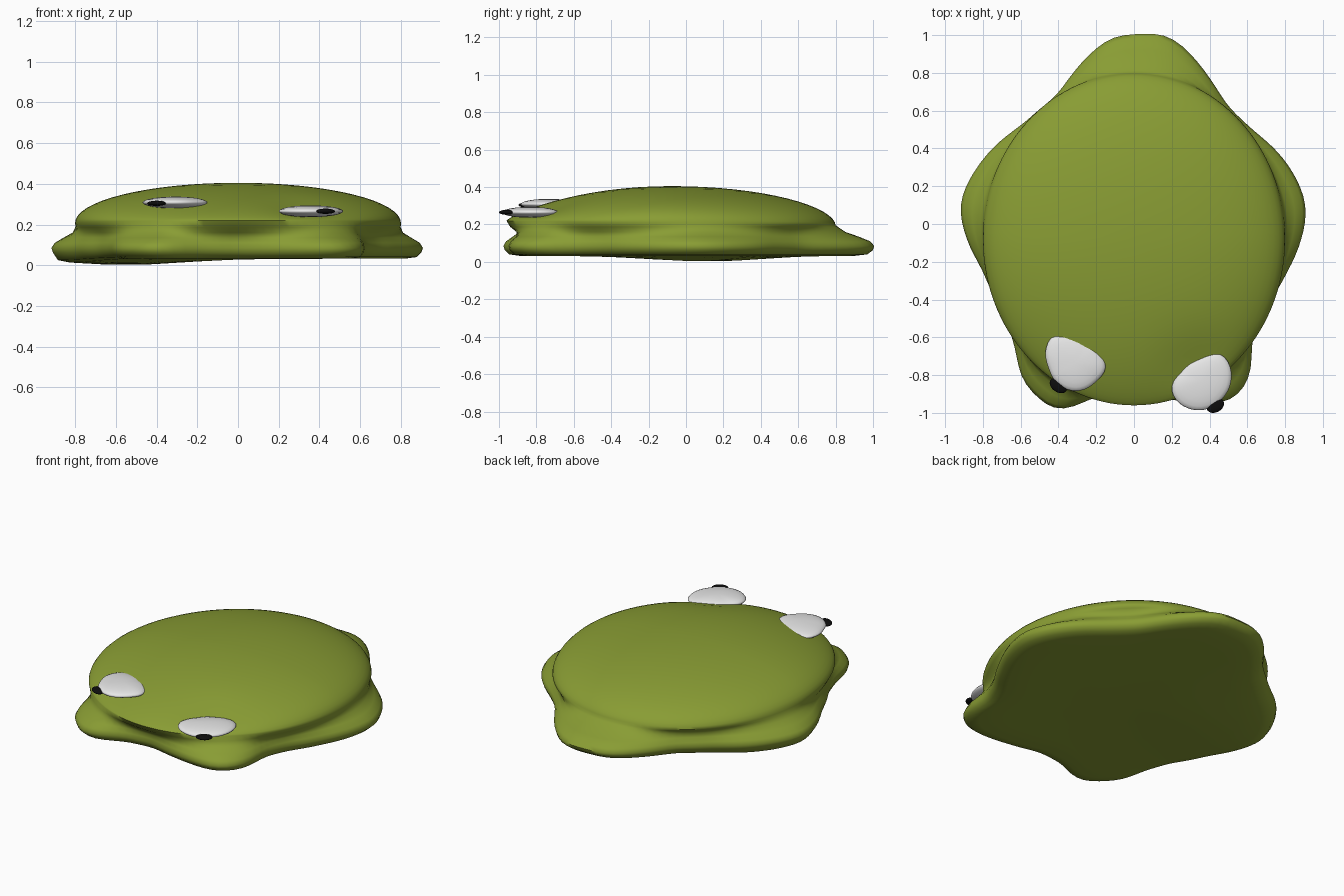
import bpy, bmesh, math

if "Cube" in bpy.data.objects:
    bpy.data.objects.remove(bpy.data.objects["Cube"])

CY = -0.08            # centre of the dome in y
N = 128               # segments around the body


def material(name, rgb):
    m = bpy.data.materials.new(name)
    m.diffuse_color = (*rgb, 1)
    m.use_nodes = True
    m.node_tree.nodes["Principled BSDF"].inputs["Base Color"].default_value = m.diffuse_color
    return m


OLIVE = material("olive_skin", (0.25, 0.335, 0.034))
WHITE = material("eye_white", (0.8, 0.8, 0.8))
BLACK = material("pupil_black", (0.004, 0.004, 0.004))


def polar_outline(points, cx, cy, n, passes):
    """Resample a closed outline to n softened radii around a centre."""
    polar = sorted((math.atan2(y - cy, x - cx) % math.tau, math.hypot(x - cx, y - cy))
                   for x, y in points)
    polar = ([(polar[-1][0] - math.tau, polar[-1][1])] + polar
             + [(polar[0][0] + math.tau, polar[0][1])])
    radii = []
    for i in range(n):
        a = math.tau * i / n
        for (a0, r0), (a1, r1) in zip(polar, polar[1:]):
            if a0 <= a <= a1:
                radii.append(r0 + (r1 - r0) * (a - a0) / (a1 - a0))
                break
    for _ in range(passes):
        radii = [(radii[i - 1] + 2 * radii[i] + radii[(i + 1) % n]) / 4 for i in range(n)]
    return radii


def loft(name, rings, top, bottom, mat, sharp=60):
    """Skin a stack of rings and close it with a point at each end."""
    bm = bmesh.new()
    loops = [[bm.verts.new(p) for p in ring] for ring in rings]
    n = len(loops[0])
    t, b = bm.verts.new(top), bm.verts.new(bottom)
    for i in range(n):
        j = (i + 1) % n
        bm.faces.new((t, loops[0][i], loops[0][j]))
        for u, l in zip(loops, loops[1:]):
            bm.faces.new((u[i], l[i], l[j], u[j]))
        bm.faces.new((b, loops[-1][j], loops[-1][i]))
    bmesh.ops.recalc_face_normals(bm, faces=bm.faces)
    me = bpy.data.meshes.new(name)
    bm.to_mesh(me)
    bm.free()
    ob = bpy.data.objects.new(name, me)
    bpy.context.collection.objects.link(ob)
    me.materials.append(mat)
    bpy.context.view_layer.objects.active = ob
    ob.select_set(True)
    bpy.ops.object.shade_smooth_by_angle(angle=math.radians(sharp))
    ob.select_set(False)
    return ob


def bump(x, y, cx, cy, w):
    return math.exp(-((x - cx) ** 2 + (y - cy) ** 2) / (w * w))


# Spreading skirt with tail, side lobes and front feet
SKIRT = [(0, 1.0), (0.17, 1.01), (0.26, 0.94), (0.4, 0.77), (0.49, 0.62), (0.62, 0.5),
         (0.78, 0.36), (0.88, 0.2), (0.915, 0.08), (0.88, -0.1), (0.8, -0.27),
         (0.68, -0.46), (0.61, -0.62), (0.625, -0.8), (0.52, -0.94), (0.4, -0.95),
         (0.22, -0.93), (0, -0.88), (-0.2, -0.9), (-0.32, -0.97), (-0.41, -1.0),
         (-0.6, -0.82), (-0.62, -0.66), (-0.68, -0.48), (-0.8, -0.24), (-0.89, -0.07),
         (-0.925, 0.1), (-0.88, 0.22), (-0.75, 0.4), (-0.58, 0.53), (-0.4, 0.68),
         (-0.28, 0.85), (-0.11, 1.0)]
skirt = polar_outline(SKIRT, 0, CY, N, 3)
angles = [math.tau * i / N for i in range(N)]
dome = [1 / math.hypot(math.cos(a) / 0.8, math.sin(a) / 0.88) for a in angles]


def dome_height(x, y, t, a):
    s = math.sin(a)
    power = 0.5 + (0.05 * s if s > 0 else 0.3 * s * s)
    z = 0.208 - 0.012 * s + (0.197 + 0.012 * s) * max(0, 1 - t * t) ** power
    return z - 0.028 * bump(x, y, 0.36, -0.8, 0.2) * (1 - t ** 8)


def floor_height(x, y):
    return 0.032 - 0.03 * bump(x, y, -0.55, 0.1, 0.4)


rings = []
for k in range(1, 17):                                  # domed back
    t = math.sin(math.pi / 2 * k / 16)
    ring = []
    for a, d in zip(angles, dome):
        x, y = d * t * math.cos(a), CY + d * t * math.sin(a)
        ring.append((x, y, dome_height(x, y, t, a)))
    rings.append(ring)

# Side wall: blend from dome rim to skirt (blend, inset, height)
for f, inset, z in ((0.12, 0.012, 0.187), (0.4, 0.03, 0.16), (0.72, 0.025, 0.135),
                    (0.93, 0.008, 0.11), (1.0, 0.0, 0.085), (1.0, 0.008, 0.062)):
    rings.append([((d + (s - d) * f - inset) * math.cos(a),
                   CY + (d + (s - d) * f - inset) * math.sin(a), z)
                  for a, d, s in zip(angles, dome, skirt)])
for f in (0.965, 0.9, 0.75, 0.5, 0.25):                 # underside
    ring = []
    for a, s in zip(angles, skirt):
        x, y = f * s * math.cos(a), CY + f * s * math.sin(a)
        ring.append((x, y, floor_height(x, y) + (0.008 if f > 0.95 else 0)))
    rings.append(ring)
loft("body", rings, (0, CY, 0.405), (0, CY, floor_height(0, CY)), OLIVE)


# Flat lens-shaped eyes and pupils
def lens(name, outline, z, half, mat, n=40):
    cx = (min(p[0] for p in outline) + max(p[0] for p in outline)) / 2
    cy = (min(p[1] for p in outline) + max(p[1] for p in outline)) / 2
    radii = polar_outline(outline, cx, cy, n, 2)
    stack = []
    for k in range(1, 12):
        p = math.pi * k / 12
        stack.append([(cx + r * math.sin(p) * math.cos(math.tau * i / n),
                       cy + r * math.sin(p) * math.sin(math.tau * i / n),
                       z + half * math.cos(p)) for i, r in enumerate(radii)])
    loft(name, stack, (cx, cy, z + half), (cx, cy, z - half), mat, 80)


def oval(cx, cy, rx, ry, turn):
    c, s = math.cos(turn), math.sin(turn)
    return [(cx + rx * math.cos(a) * c - ry * math.sin(a) * s,
             cy + rx * math.cos(a) * s + ry * math.sin(a) * c) for a in angles[::8]]


lens("left_eye", [(-0.47, -0.68), (-0.43, -0.585), (-0.36, -0.585), (-0.25, -0.63),
                  (-0.17, -0.70), (-0.145, -0.76), (-0.2, -0.83), (-0.3, -0.885),
                  (-0.4, -0.85), (-0.45, -0.76)], 0.308, 0.029, WHITE)
lens("right_eye", [(0.195, -0.87), (0.25, -0.79), (0.35, -0.71), (0.46, -0.685),
                   (0.505, -0.74), (0.515, -0.82), (0.47, -0.92), (0.4, -0.975),
                   (0.3, -0.98), (0.22, -0.93)], 0.265, 0.029, WHITE)
lens("left_pupil", oval(-0.4, -0.855, 0.052, 0.034, -0.6), 0.304, 0.013, BLACK)
lens("right_pupil", oval(0.43, -0.96, 0.05, 0.036, 0.5), 0.265, 0.013, BLACK)
